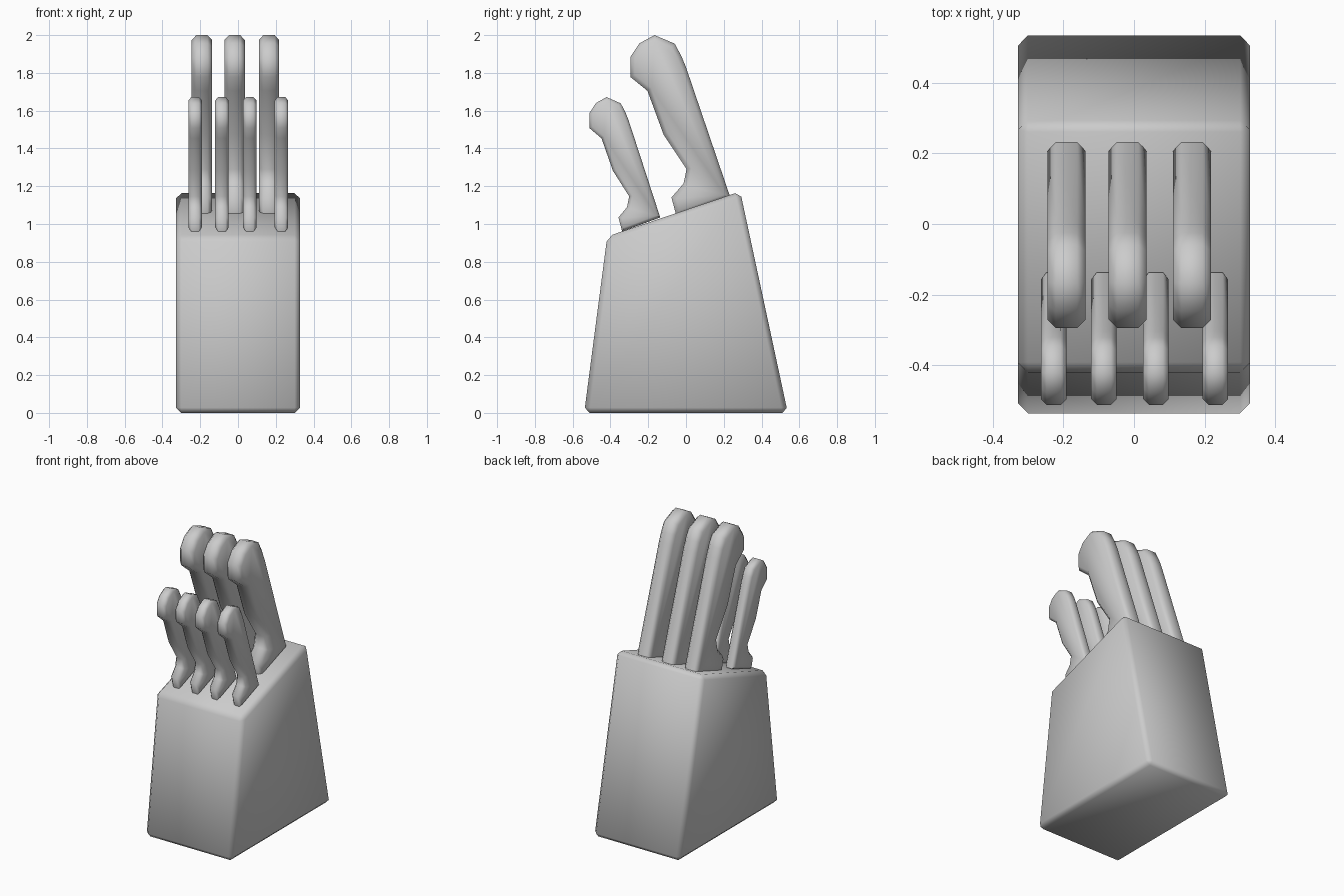
import bpy, bmesh, math

if "Cube" in bpy.data.objects:
    bpy.data.objects.remove(bpy.data.objects["Cube"])

# Side profiles as (y, z)
BLOCK = [(-0.539, 0), (0.539, 0), (0.287, 1.172), (-0.417, 0.934)]
HANDLE = [(-0.05, 1.04), (0.235, 1.14), (0.0, 1.83), (-0.025, 1.89),
          (-0.06, 1.955), (-0.167, 2.0), (-0.246, 1.957), (-0.294, 1.885),
          (-0.294, 1.778), (-0.204, 1.705), (-0.119, 1.474), (0.003, 1.29),
          (-0.013, 1.214), (-0.077, 1.14)]
# Small handles are the same shape, shrunk and moved to the front row
SMALL = [(-0.511 + (y + 0.294) * 0.708, 1.672 - (2 - z) * 0.741) for y, z in HANDLE]


def slab(name, profile, x, half, bevel, all_edges=False):
    """Extrude a side profile along x and chamfer its rim."""
    bm = bmesh.new()
    left = bm.faces.new([bm.verts.new((x - half, y, z)) for y, z in profile])
    ext = bmesh.ops.extrude_face_region(bm, geom=[left], use_keep_orig=True)
    verts = [g for g in ext["geom"] if isinstance(g, bmesh.types.BMVert)]
    bmesh.ops.translate(bm, verts=verts, vec=(2 * half, 0, 0))
    bmesh.ops.recalc_face_normals(bm, faces=bm.faces[:])
    # Rim edges lie in a plane of constant x
    edges = [e for e in bm.edges
             if all_edges or abs(e.verts[0].co.x - e.verts[1].co.x) < 1e-5]
    bmesh.ops.bevel(bm, geom=edges, offset=bevel, segments=1, profile=0.5,
                    affect='EDGES', clamp_overlap=True)
    bmesh.ops.recalc_face_normals(bm, faces=bm.faces[:])
    mesh = bpy.data.meshes.new(name)
    bm.to_mesh(mesh)
    bm.free()
    obj = bpy.data.objects.new(name, mesh)
    bpy.context.collection.objects.link(obj)
    bpy.ops.object.select_all(action='DESELECT')
    obj.select_set(True)
    bpy.context.view_layer.objects.active = obj
    bpy.ops.object.shade_smooth_by_angle(angle=math.radians(50))
    return obj


# Wooden block
slab("knife_block", BLOCK, 0, 0.328, 0.028, all_edges=True)

# Back row of large handles
for i, x in enumerate((-0.191, -0.018, 0.164)):
    slab(f"large_handle_{i + 1}", HANDLE, x, 0.054, 0.024)

# Front row of small handles
for i, x in enumerate((-0.227, -0.085, 0.062, 0.23)):
    slab(f"small_handle_{i + 1}", SMALL, x, 0.036, 0.016)
